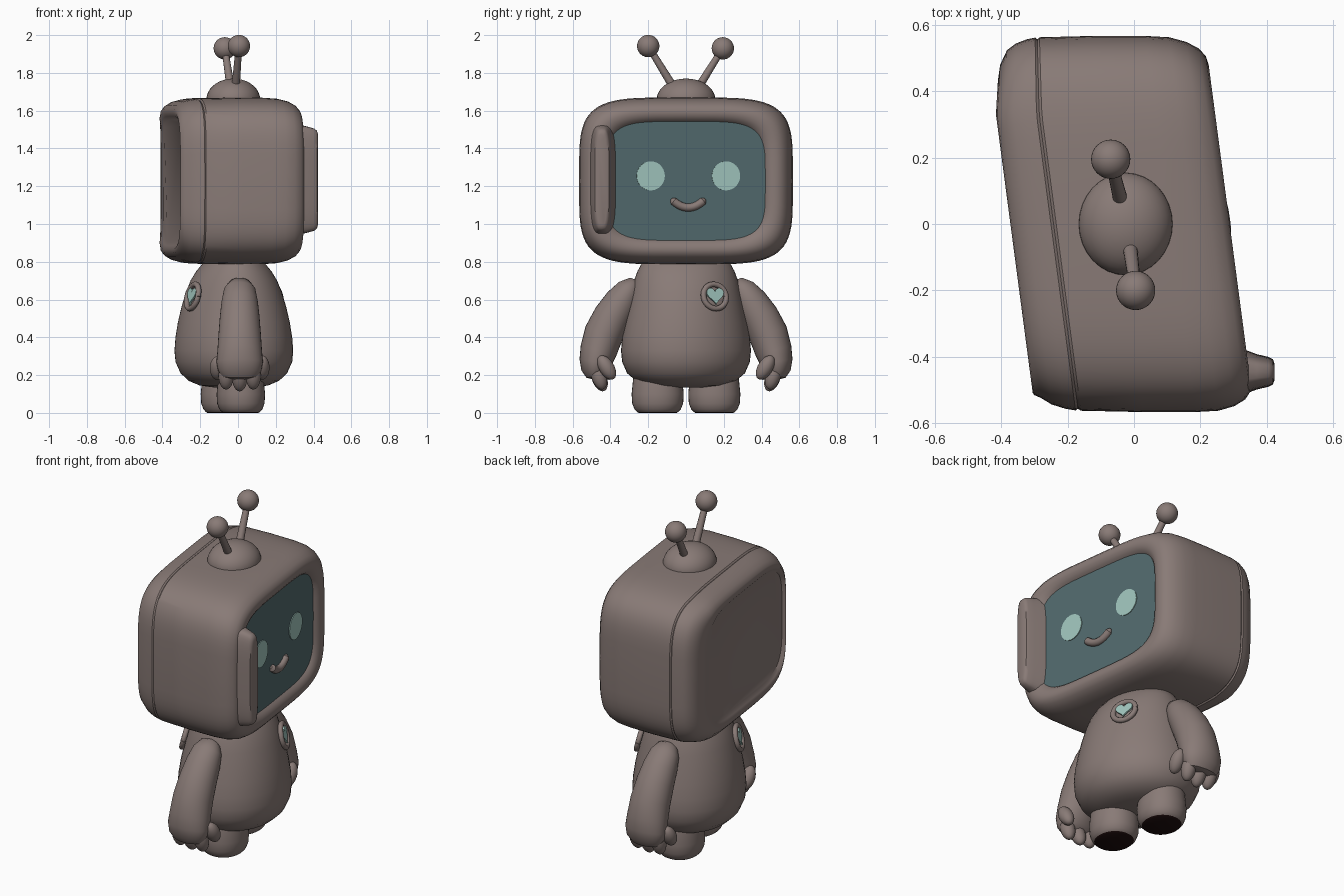
import bpy, bmesh, math
from mathutils import Vector, Matrix

if "Cube" in bpy.data.objects:
    bpy.data.objects.remove(bpy.data.objects["Cube"])

def material(name, rgb):
    m = bpy.data.materials.new(name)
    m.diffuse_color = (*rgb, 1)
    m.use_nodes = True
    m.node_tree.nodes["Principled BSDF"].inputs["Base Color"].default_value = m.diffuse_color
    return m

BROWN = material("warm brown", (0.25, 0.197, 0.183))
SCREEN = material("dark teal", (0.085, 0.145, 0.155))
GLOW = material("pale mint", (0.35, 0.56, 0.51))
DARK = material("sole black", (0.012, 0.004, 0.004))
SLANT = -0.132          # the head is skewed: x shifts with y
HEAD_Z = 1.228
SCREEN_U = 0.258        # depth of the screen

def finish(name, bm, mats):
    bmesh.ops.recalc_face_normals(bm, faces=bm.faces[:])
    me = bpy.data.meshes.new(name)
    bm.to_mesh(me)
    bm.free()
    for m in mats:
        me.materials.append(m)
    ob = bpy.data.objects.new(name, me)
    bpy.context.collection.objects.link(ob)
    return ob

def loft(name, rings, mats, pick=lambda band: 0):
    """Skin equal-length rings; pick(band) gives the material slot (caps: -1 and last)."""
    bm = bmesh.new()
    rows = [[bm.verts.new(p) for p in r] for r in rings]
    n = len(rows[0])
    for b, (r0, r1) in enumerate(zip(rows, rows[1:])):
        for i in range(n):
            j = (i + 1) % n
            bm.faces.new((r0[i], r0[j], r1[j], r1[i])).material_index = pick(b)
    bm.faces.new(rows[0]).material_index = pick(-1)
    bm.faces.new(rows[-1]).material_index = pick(len(rows) - 1)
    return finish(name, bm, mats)

def super_ring(a, b, power, n=72):
    pts = []
    for i in range(n):
        t = 2 * math.pi * i / n
        c, s = math.cos(t), math.sin(t)
        pts.append((math.copysign(abs(c) ** (2 / power), c) * a,
                    math.copysign(abs(s) ** (2 / power), s) * b))
    return pts

def ellipsoid(name, loc, radii, rot=Matrix()):
    bm = bmesh.new()
    bmesh.ops.create_uvsphere(bm, u_segments=32, v_segments=18, radius=1)
    bm.transform(Matrix.Translation(loc) @ rot @ Matrix.Diagonal((*radii, 1)))
    return finish(name, bm, [BROWN])

def tube(name, pts, radii, n=16):
    """Round tube along a path."""
    pts = [Vector(p) for p in pts]
    rings = []
    for i, p in enumerate(pts):
        d = (pts[min(i + 1, len(pts) - 1)] - pts[max(i - 1, 0)]).normalized()
        q = d.to_track_quat('Z', 'Y')
        rings.append([p + q @ Vector((math.cos(2 * math.pi * k / n) * radii[i],
                                      math.sin(2 * math.pi * k / n) * radii[i], 0)) for k in range(n)])
    return loft(name, rings, [BROWN])

def plate(name, outline, frame, thick, mat):
    """Thin flat shape; outline in local xy, extruded along local z."""
    rings = [[frame @ Vector((x, y, z)) for x, y in outline] for z in (-thick, thick)]
    return loft(name, rings, [mat])

# head: back panel, soft back rim, seam, box, puffy front rim, recessed screen
# columns: depth, half width, half height, sideways shift
head_profile = [(-.352, .425, .325, -.07), (-.364, .445, .342, -.057), (-.372, .47, .362, -.038),
                (-.368, .497, .382, -.018), (-.35, .523, .402, 0), (-.32, .543, .42, 0), (-.28, .556, .431, 0),
                (-.25, .561, .436, 0), (-.242, .556, .431, 0), (-.234, .562, .438, 0), (-.05, .566, .442, 0),
                (.11, .566, .441, 0), (.18, .562, .436, 0), (.23, .548, .424, 0), (.265, .528, .405, 0),
                (.283, .505, .385, 0), (.288, .48, .364, 0), (.284, .455, .343, 0), (.272, .432, .325, 0),
                (SCREEN_U, .42, .315, 0)]

def head_point(u, y, z):
    back = min(1, max(0, (-u - .1) / .25))
    return Vector((u + SLANT * y + back * .19 * max(0, y - .33), y, HEAD_Z + z))

head_rings = [[head_point(u, y + dy, z) for y, z in super_ring(a, b, 4.5)] for u, a, b, dy in head_profile]
loft("head", head_rings, [BROWN, SCREEN], lambda b: int(b == len(head_profile) - 1))

# raised flap on one side of the front rim
flap = [(.27, .08, .31), (.33, .068, .29), (.37, .053, .28), (.405, .045, .27), (.418, .038, .258), (.423, .025, .24)]
loft("rim_flap", [[Vector((x, -.445 + y, 1.235 + z)) for y, z in super_ring(a, b, 3.5, 40)]
                  for x, a, b in flap], [BROWN])

# eyes and smile on the screen
def screen_x(y, lift=0):
    return SCREEN_U + lift + SLANT * y

for name, y in (("left_eye", -.187), ("right_eye", .212)):
    n = Vector((1, -SLANT, 0)).normalized()
    side = Vector((SLANT, 1, 0)).normalized()
    frame = Matrix((side, Vector((0, 0, 1)), n)).transposed().to_4x4()
    frame.translation = (screen_x(y), y, 1.255)
    plate(name, super_ring(.075, .077, 2, 40), frame, .0045, GLOW)
smile = []
for i in range(17):
    t = -1 + i / 8
    smile.append((screen_x(.012 + .09 * t, .005), .012 + .09 * t, 1.087 + .045 * t * t))
tube("smile", smile, [.006] + [.021] * 15 + [.006], 12)

# antennas on a dome
ellipsoid("antenna_dome", (-.025, 0, 1.66), (.142, .155, .11))
for name, base, tip in (("left_antenna", (-.012, -.07, 1.73), (.005, -.2, 1.942)),
                        ("right_antenna", (-.04, .07, 1.73), (-.07, .195, 1.93))):
    tube(name + "_stalk", [base, tip], [.022, .017])
    ellipsoid(name + "_ball", tip, (.059, .059, .059))

# egg-shaped body, slightly skewed like the head: height, half width, depth ratio
body_profile = [(.135, .12, .9), (.145, .2, .9), (.17, .265, .9), (.21, .312, .9), (.27, .338, .91),
                (.33, .344, .91), (.40, .338, .91), (.48, .324, .91), (.56, .307, .9), (.64, .29, .87),
                (.70, .275, .83), (.75, .257, .77), (.79, .235, .7), (.83, .19, .65)]
loft("body", [[Vector((-.022 + k * x - .09 * y, y, z)) for x, y in super_ring(r, r, 2, 48)]
              for z, r, k in body_profile], [BROWN])

# legs with dark soles
leg_profile = [(0, .1), (.006, .11), (.02, .123), (.05, .135), (.10, .138), (.18, .13), (.26, .115)]
for name, s in (("left_leg", -1), ("right_leg", 1)):
    loft(name, [[Vector((-.027 - .042 * s + .93 * x, .15 * s + y, z)) for x, y in super_ring(r, r, 2.1, 36)]
                for z, r in leg_profile], [BROWN, DARK], lambda b: int(b < 1))

# arms: y, z, thickness, width
arm_path = [(.25, .69, .015, .02), (.27, .68, .045, .06), (.30, .65, .07, .084), (.34, .59, .09, .096),
            (.39, .51, .1, .105), (.435, .42, .104, .112), (.463, .33, .098, .118), (.478, .27, .087, .123),
            (.482, .225, .072, .115), (.478, .195, .05, .095), (.474, .18, .015, .04)]
# fingers: x, y, z of knuckle and of tip
fingers = [(-.118, .44, .26, .415, .215), (-.072, .47, .225, .452, .165), (0, .47, .215, .448, .155),
           (.072, .47, .225, .452, .165), (.118, .435, .265, .405, .215)]
for side, s in (("left", -1), ("right", 1)):
    cx = -.031 - .04 * s
    rings = []
    for i, (y, z, r, w) in enumerate(arm_path):
        a, b = arm_path[max(i - 1, 0)], arm_path[min(i + 1, len(arm_path) - 1)]
        d = Vector((0, b[0] - a[0], b[1] - a[1])).normalized()
        across = Vector((0, -d.z, d.y))
        ring = [Vector((cx, y, z)) + Vector((w * p, 0, 0)) + across * r * q for p, q in super_ring(1, 1, 2, 32)]
        rings.append([Vector((v.x, v.y * s, v.z)) for v in ring])
    loft(side + "_arm", rings, [BROWN])
    for k, (x, y0, z0, y1, z1) in enumerate(fingers):
        d = Vector((0, (y1 - y0) * s, z1 - z0))
        mid = Vector((cx + x, (y0 + y1) / 2 * s, (z0 + z1) / 2))
        ellipsoid(f"{side}_finger_{k + 1}", mid, (.04, .04, d.length / 2 + .042),
                  d.to_track_quat('Z', 'Y').to_matrix().to_4x4())

# heart badges, one on the chest and one on the back
heart = []
for i in range(48):
    t = 2 * math.pi * i / 48
    heart.append((.0031 * 16 * math.sin(t) ** 3,
                  .0031 * (13 * math.cos(t) - 5 * math.cos(2 * t) - 2 * math.cos(3 * t) - math.cos(4 * t)) + .006))
for name, s in (("chest", 1), ("back", -1)):
    n = Vector((.88 * s, .42 * s, .24)).normalized()
    side = Vector((0, 0, 1)).cross(n).normalized()
    frame = Matrix((side, n.cross(side), n)).transposed().to_4x4()
    frame.translation = Vector((-.022 + .213 * s, .15 * s, .615)) + n * .012
    plate(name + "_heart", heart, frame, .0048, GLOW)
    ring = [frame @ Vector((.066 * math.cos(a), .066 * math.sin(a), -.006))
            for a in (2 * math.pi * i / 40 for i in range(41))]
    tube(name + "_badge_ring", ring, [.015] * 41, 10)

# smooth shading with crisp creases
for ob in bpy.context.collection.objects:
    ob.select_set(True)
    bpy.context.view_layer.objects.active = ob
bpy.ops.object.shade_smooth_by_angle(angle=math.radians(40))
